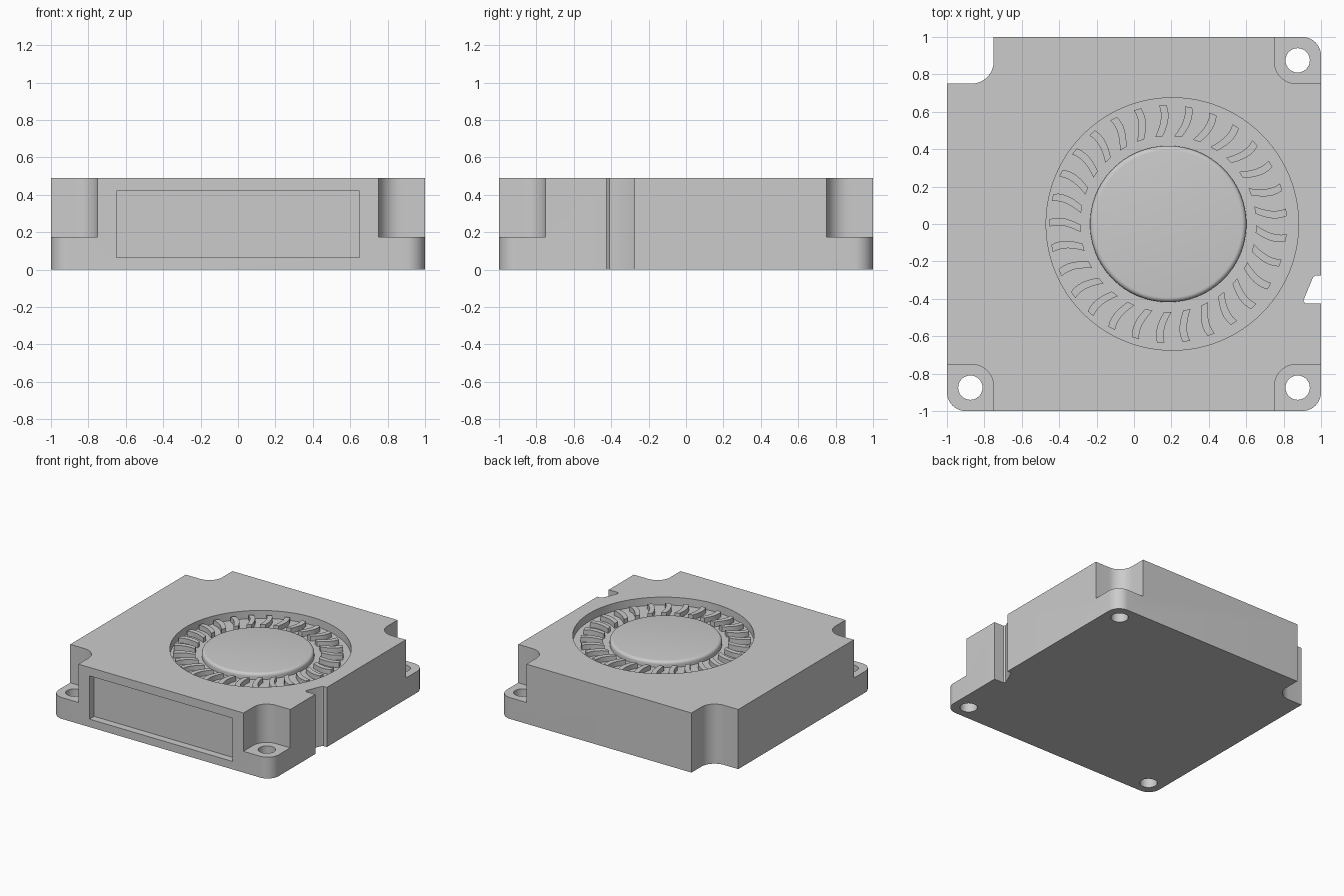
import bpy, bmesh
from math import sin, cos, radians, pi

cube = bpy.data.objects.get("Cube")
if cube:
    bpy.data.objects.remove(cube, do_unlink=True)

HEIGHT, FLANGE = 0.49, 0.175
FLOOR, BLADE_TOP, HUB_TOP = 0.425, 0.465, 0.475
HUB_X, BLADES = 0.183, 29

grey = bpy.data.materials.new("plain grey")
grey.use_nodes = True
grey.diffuse_color = (0.6, 0.6, 0.6, 1)
grey.node_tree.nodes["Principled BSDF"].inputs["Base Color"].default_value = (0.6, 0.6, 0.6, 1)


def arc(cx, cy, r, start, end, steps=10):
    angles = [radians(start + (end - start) * i / steps) for i in range(steps + 1)]
    return [(cx + r * cos(a), cy + r * sin(a)) for a in angles]


def circle(cx, cy, r, steps):
    return arc(cx, cy, r, 0, 360, steps)[:-1]


def add_prism(bm, outline, z0, z1):
    """Extrude a flat outline from z0 to z1."""
    base = bm.faces.new([bm.verts.new((x, y, z0)) for x, y in outline])
    result = bmesh.ops.extrude_face_region(bm, geom=[base])
    top = [v for v in result["geom"] if isinstance(v, bmesh.types.BMVert)]
    bmesh.ops.translate(bm, vec=(0, 0, z1 - z0), verts=top)


def make_object(name, prisms):
    bm = bmesh.new()
    for outline, z0, z1 in prisms:
        add_prism(bm, outline, z0, z1)
    bmesh.ops.recalc_face_normals(bm, faces=bm.faces[:])
    mesh = bpy.data.meshes.new(name)
    bm.to_mesh(mesh)
    bm.free()
    mesh.materials.append(grey)
    obj = bpy.data.objects.new(name, mesh)
    bpy.context.collection.objects.link(obj)
    return obj


def activate(obj):
    bpy.ops.object.select_all(action="DESELECT")
    obj.select_set(True)
    bpy.context.view_layer.objects.active = obj


def cut(obj, prisms):
    """Subtract prisms from an object and discard the cutter."""
    cutter = make_object("cutter", prisms)
    cutter.hide_render = True
    mod = obj.modifiers.new("cut", "BOOLEAN")
    mod.operation, mod.solver, mod.object = "DIFFERENCE", "EXACT", cutter
    activate(obj)
    bpy.ops.object.modifier_apply(modifier=mod.name)
    bpy.data.objects.remove(cutter, do_unlink=True)


def smooth(obj):
    activate(obj)
    bpy.ops.object.shade_smooth_by_angle(angle=radians(30))


# Housing: three rounded corners, one scooped corner, cable notch on the side
outline = arc(-0.9, -0.9, 0.1, 180, 270) + arc(0.9, -0.9, 0.1, 270, 360)
outline += [(1, -0.425), (0.915, -0.425), (0.905, -0.41), (0.957, -0.285), (0.97, -0.275), (1, -0.275)]
outline += arc(0.9, 0.9, 0.1, 0, 90) + [(-0.75, 1)]
outline += arc(-0.87, 0.87, 0.12, 0, -90) + [(-1, 0.75)]
housing = make_object("housing", [(outline, 0, HEIGHT)])

# Mounting corners: cut down to the flange, then drilled
corners = [(-1, -1), (1, -1), (1, 1)]
scoop = arc(0.87, 0.87, 0.12, 180, 270) + [(1.1, 0.75), (1.1, 1.1), (0.75, 1.1)]
cut(housing, [([(x * sx, y * sy) for x, y in scoop], FLANGE, 0.6) for sx, sy in corners])
cut(housing, [(circle(0.875 * sx, 0.875 * sy, 0.065, 32), -0.1, 0.3) for sx, sy in corners])

# Round intake recess on top and rectangular outlet recess in front
cut(housing, [(circle(0.205, 0, 0.675, 96), FLOOR, 0.6)])
cut(housing, [([(-0.65, -1.1), (0.65, -1.1), (0.65, -0.94), (-0.65, -0.94)], 0.065, 0.42)])
smooth(housing)

# Hub with a rounded upper rim
hub = make_object("hub", [(circle(HUB_X, 0, 0.418, 96), FLOOR - 0.01, HUB_TOP)])
bm = bmesh.new()
bm.from_mesh(hub.data)
rim = [e for e in bm.edges if all(v.co.z > HUB_TOP - 0.001 for v in e.verts)]
bmesh.ops.bevel(bm, geom=rim, offset=0.025, segments=5, profile=0.5, affect="EDGES")
bm.to_mesh(hub.data)
bm.free()
smooth(hub)


# Ring of curved impeller blades
def blade_outline(turn, steps=6):
    sides = ([], [])
    for i in range(steps + 1):
        t = i / steps
        r = 0.47 + 0.165 * t
        a = turn + 0.06 * (1 - t) - 0.15 * t * (1 - t)
        for side, sign in zip(sides, (-1, 1)):
            b = a + sign * 0.02 / r
            side.append((HUB_X + r * cos(b), r * sin(b)))
    return sides[0] + sides[1][::-1]


first = pi / 2 + 0.045
blades = make_object("impeller_blades", [
    (blade_outline(first + 2 * pi * i / BLADES), FLOOR - 0.01, BLADE_TOP) for i in range(BLADES)])
smooth(blades)
